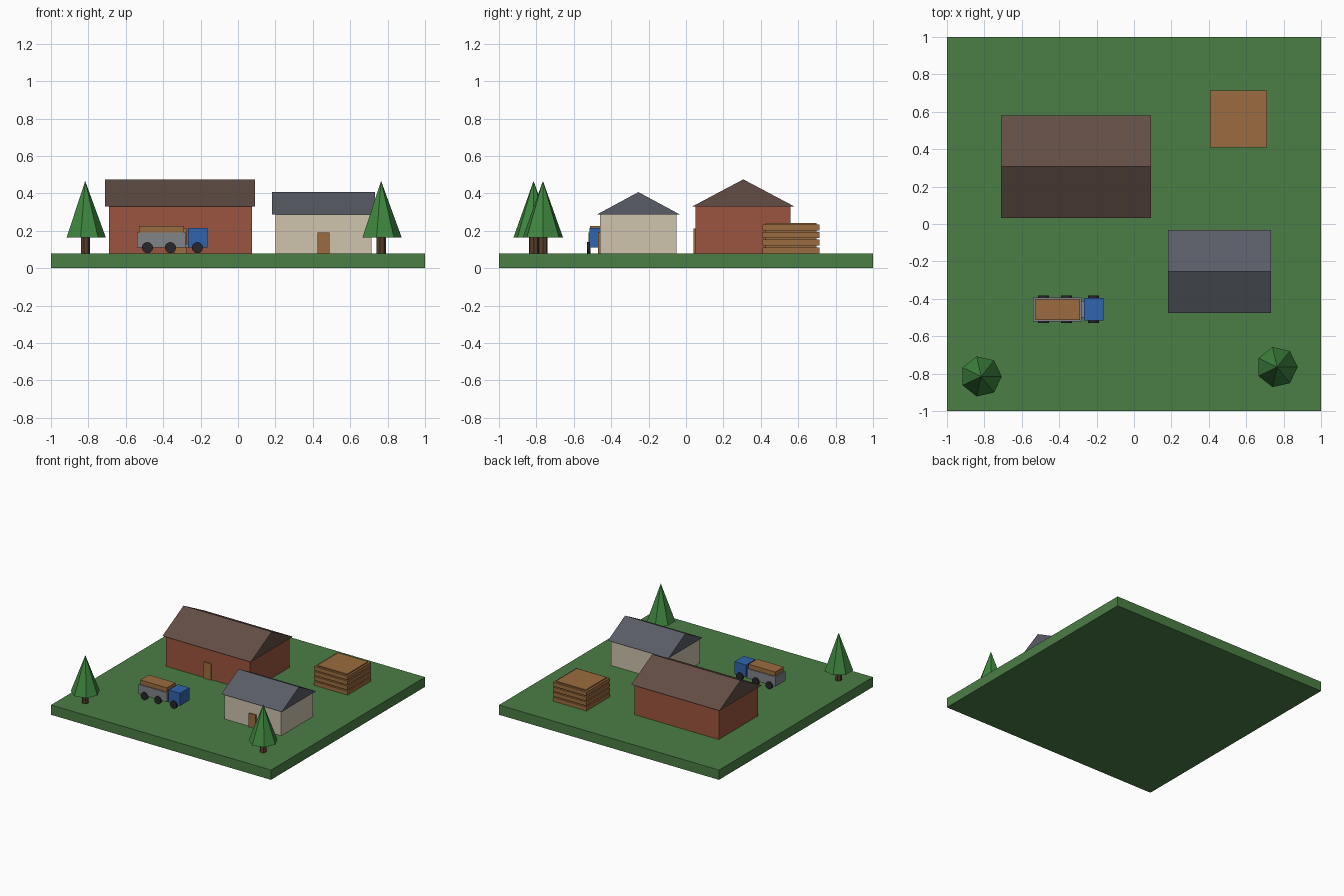
import bpy, bmesh
from math import pi
from mathutils import Matrix

if "Cube" in bpy.data.objects:
    bpy.data.objects.remove(bpy.data.objects["Cube"])


def material(name, r, g, b):
    m = bpy.data.materials.new(name)
    m.diffuse_color = (r, g, b, 1)
    m.use_nodes = True
    m.node_tree.nodes["Principled BSDF"].inputs["Base Color"].default_value = m.diffuse_color
    return m


GRASS = material("grass", .07, .21, .06)
BRICK = material("brick", .33, .09, .05)
CREAM = material("cream", .62, .55, .42)
BROWN_ROOF = material("brown_roof", .12, .075, .06)
SLATE = material("slate", .10, .11, .135)
WOOD = material("wood", .33, .15, .05)
STEEL = material("steel", .22, .23, .25)
BLUE = material("blue", .03, .13, .42)
RUBBER = material("rubber", .02, .02, .025)
BARK = material("bark", .10, .05, .025)
LEAF = material("leaf", .05, .24, .05)


def finish(name, bm, mat):
    bmesh.ops.recalc_face_normals(bm, faces=bm.faces)
    mesh = bpy.data.meshes.new(name)
    bm.to_mesh(mesh)
    bm.free()
    mesh.materials.append(mat)
    ob = bpy.data.objects.new(name, mesh)
    bpy.context.collection.objects.link(ob)
    return ob


def box(name, x, y, z, mat):
    """Box from (min, max) pairs."""
    bm = bmesh.new()
    bmesh.ops.create_cube(bm, size=1)
    for v in bm.verts:
        v.co = [r[0] if c < 0 else r[1] for r, c in zip((x, y, z), v.co)]
    return finish(name, bm, mat)


def gable_roof(name, x, y, z, mat):
    """Solid triangular prism with its ridge along x."""
    bm = bmesh.new()
    profile = [(y[0], z[0]), (y[1], z[0]), ((y[0] + y[1]) / 2, z[1])]
    face = bm.faces.new([bm.verts.new((x[0], b, c)) for b, c in profile])
    new = bmesh.ops.extrude_face_region(bm, geom=[face])["geom"]
    bmesh.ops.translate(bm, vec=(x[1] - x[0], 0, 0),
                        verts=[v for v in new if isinstance(v, bmesh.types.BMVert)])
    if len([f for f in bm.faces if len(f.verts) == 3]) < 2:
        bm.faces.new([v for v in bm.verts if v.co.x == x[0]])
    return finish(name, bm, mat)


def cone(name, centre, r1, r2, depth, sides, mat, rot=Matrix.Rotation(-pi / 2, 4, 'Z')):
    bm = bmesh.new()
    bmesh.ops.create_cone(bm, cap_ends=True, segments=sides, radius1=r1, radius2=r2,
                          depth=depth, matrix=Matrix.Translation(centre) @ rot)
    bmesh.ops.remove_doubles(bm, verts=bm.verts, dist=1e-5)
    return finish(name, bm, mat)


G = .08  # top of the ground slab
box("ground", (-1, 1), (-1, 1), (0, G), GRASS)

# Large shed
box("shed_walls", (-.69, .075), (.05, .56), (G, .33), BRICK)
gable_roof("shed_roof", (-.71, .092), (.033, .58), (.33, .475), BROWN_ROOF)
box("shed_door", (-.34, -.275), (.04, .055), (G, .213), WOOD)

# Small house
box("house_walls", (.20, .715), (-.46, -.05), (G, .287), CREAM)
gable_roof("house_roof", (.183, .732), (-.477, -.032), (.287, .407), SLATE)
box("house_door", (.426, .488), (-.47, -.45), (G, .192), WOOD)

# Timber stack: wide boards alternating with slightly narrower ones
box("timber_core", (.423, .695), (.425, .697), (G, .243), WOOD)
for i in range(4):
    z = G + .041 * i
    box(f"timber_layer_{i + 1}", (.406, .711), (.409, .713), (z, z + .032), WOOD)

# Truck
box("truck_bed", (-.54, -.28), (-.52, -.392), (.112, .19), STEEL)
box("truck_cargo", (-.53, -.288), (-.512, -.4), (.19, .225), WOOD)
box("truck_cab", (-.268, -.164), (-.517, -.395), (.112, .215), BLUE)
box("truck_coupling", (-.285, -.26), (-.50, -.412), (.112, .13), STEEL)
for i, x in enumerate((-.484, -.361, -.217)):
    for side, y in (("left", -.392), ("right", -.52)):
        cone(f"wheel_{side}_{i + 1}", (x, y, .11), .03, .03, .02, 12, RUBBER,
             Matrix.Rotation(pi / 2, 4, 'X'))

# Trees
for i, (x, y) in enumerate(((-.817, -.815), (.765, -.765))):
    cone(f"tree_trunk_{i + 1}", (x, y, (G + .17) / 2), .026, .026, .17 - G, 7, BARK)
    cone(f"tree_crown_{i + 1}", (x, y, (.165 + .467) / 2), .11, 0, .302, 7, LEAF)
